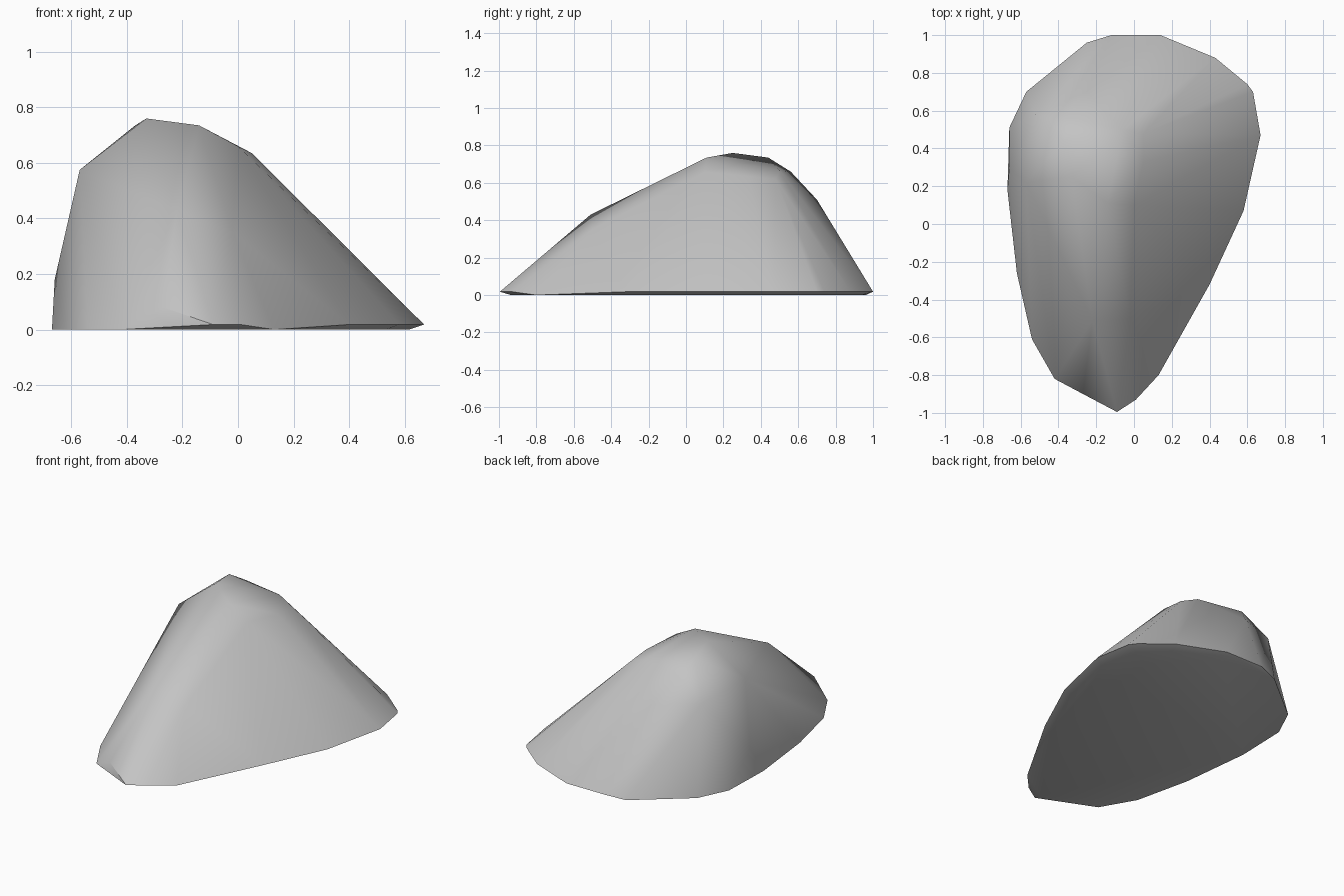
import bpy, bmesh, math
from mathutils import Vector

cube = bpy.data.objects.get("Cube")
if cube:
    bpy.data.objects.remove(cube, do_unlink=True)

# Stone colour
stone = bpy.data.materials.new("grey_stone")
stone.use_nodes = True
GREY = (0.55, 0.55, 0.55, 1)
stone.diffuse_color = GREY
stone.node_tree.nodes["Principled BSDF"].inputs["Base Color"].default_value = GREY

# Ground outline, split into the raised rim and the edge that touches the ground
raised_rim = [(-.12, 1), (.14, 1), (.43, .88), (.6, .74), (.63, .7), (.67, .47),
              (.58, .07), (.4, -.32), (.01, -.93), (-.09, -.995)]
ground_edge = [(.13, -.8), (-.42, -.82), (-.54, -.61), (-.62, -.26), (-.67, .18),
               (-.66, .51), (-.57, .7), (-.25, .96)]

# Corners of the summit, shoulders and front ridge
crown = [(-.33, .25, .76), (-.14, .11, .735), (-.37, .44, .735), (-.34, .56, .66),
         (-.06, .5, .665), (.05, .48, .62), (.05, .33, .635), (0, .1, .66),
         (-.57, .22, .575), (-.52, .58, .54), (-.25, .7, .51), (-.66, .3, .18),
         (-.22, -.51, .43), (-.02, -.5, .35), (-.27, -.9, .08)]

points = [Vector(p) for p in crown]
points += [Vector((x, y, 0)) for x, y in ground_edge]
for x, y in raised_rim:
    points.append(Vector((x, y, .018)))
    points.append(Vector((x * .92, y * .94, 0)))

# Boulder: the hull around the corners
bm = bmesh.new()
for p in points:
    bm.verts.new(p)
hull = bmesh.ops.convex_hull(bm, input=bm.verts[:])
loose = {g for g in hull["geom_interior"] + hull["geom_unused"]
         if isinstance(g, bmesh.types.BMVert)}
bmesh.ops.delete(bm, geom=list(loose), context='VERTS')
bmesh.ops.dissolve_limit(bm, angle_limit=math.radians(1), verts=bm.verts[:], edges=bm.edges[:])
bmesh.ops.recalc_face_normals(bm, faces=bm.faces[:])

mesh = bpy.data.meshes.new("boulder")
bm.to_mesh(mesh)
bm.free()
mesh.materials.append(stone)
boulder = bpy.data.objects.new("boulder", mesh)
bpy.context.collection.objects.link(boulder)

# Smooth the worn faces, keep the ground edge sharp
bpy.ops.object.select_all(action='DESELECT')
boulder.select_set(True)
bpy.context.view_layer.objects.active = boulder
bpy.ops.object.shade_smooth_by_angle(angle=math.radians(50))
